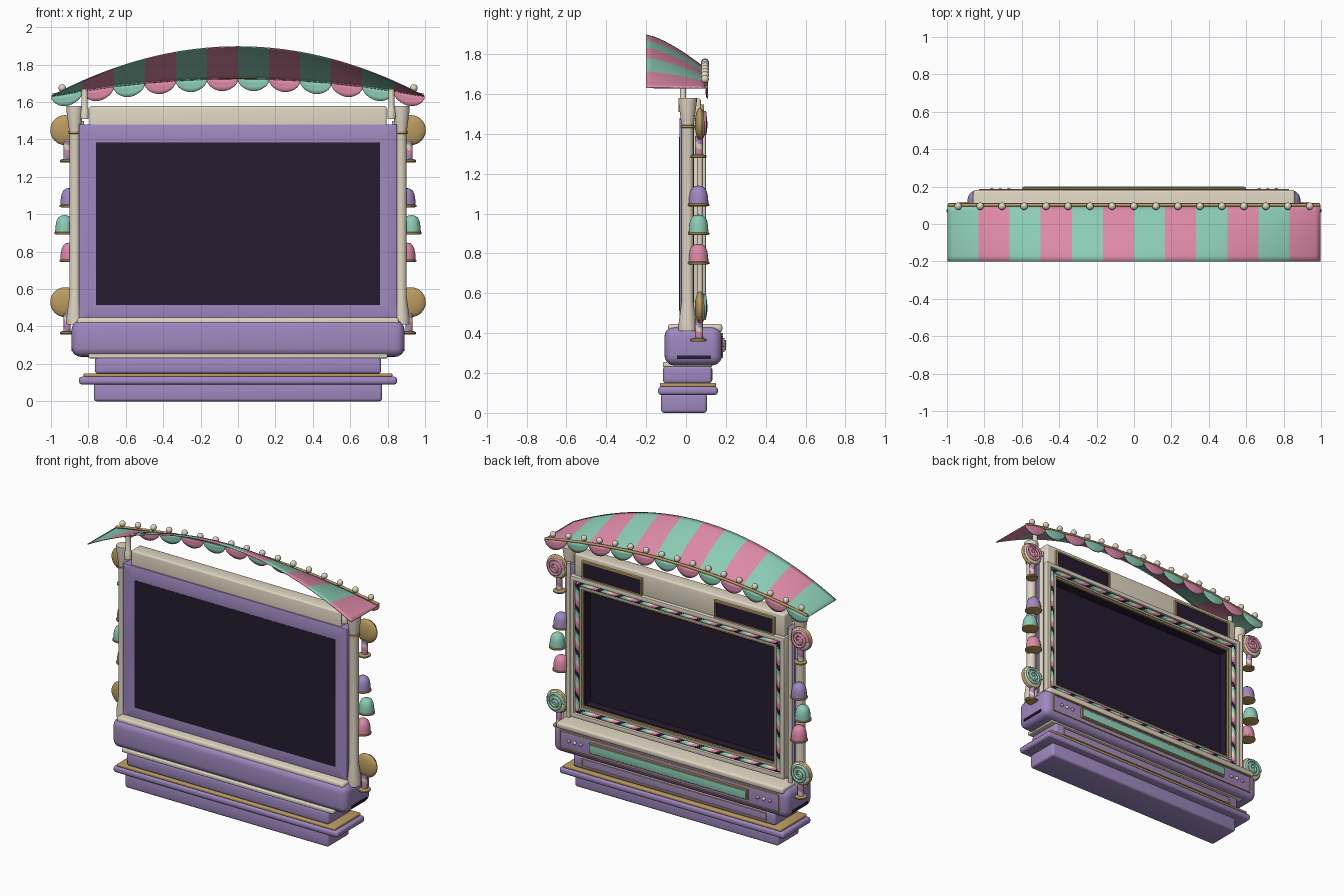
import bpy, bmesh, math
from mathutils import Vector

if "Cube" in bpy.data.objects:
    bpy.data.objects.remove(bpy.data.objects["Cube"])

def material(name, c):
    m = bpy.data.materials.new(name)
    m.diffuse_color = (*c, 1)
    m.use_nodes = True
    m.node_tree.nodes["Principled BSDF"].inputs["Base Color"].default_value = m.diffuse_color
    return m

PURPLE = material("lavender", (.35, .25, .53))
CREAM = material("cream", (.74, .67, .54))
GOLD = material("gold", (.50, .33, .12))
PINK = material("pink", (.72, .25, .39))
MINT = material("mint", (.26, .60, .46))
DARK = material("dark_screen", (.019, .011, .029))

def finish(name, bm, mats, angle=35):
    bmesh.ops.recalc_face_normals(bm, faces=bm.faces)
    me = bpy.data.meshes.new(name)
    bm.to_mesh(me)
    bm.free()
    for m in mats:
        me.materials.append(m)
    me.shade_smooth()
    me.set_sharp_from_angle(angle=math.radians(angle))
    ob = bpy.data.objects.new(name, me)
    bpy.context.collection.objects.link(ob)
    return ob

def box(name, x, y, z, mat, bevel=0.0, seg=3):
    bm = bmesh.new()
    bmesh.ops.create_cube(bm, size=1)
    for v in bm.verts:
        v.co = [a + (b - a) * (c + .5) for (a, b), c in zip((x, y, z), v.co)]
    if bevel:
        bmesh.ops.bevel(bm, geom=bm.edges[:], offset=bevel, segments=seg,
                        profile=.5, affect='EDGES')
    return finish(name, bm, [mat])

def frame(name, x0, x1, z0, z1, w, y0, y1, mat, bevel=.004):
    bm = bmesh.new()
    rings = []
    for d, y in ((0, y0), (0, y1), (w, y1), (w, y0)):
        rings.append([bm.verts.new((x, y, z)) for x, z in
                      ((x0 + d, z0 + d), (x1 - d, z0 + d), (x1 - d, z1 - d), (x0 + d, z1 - d))])
    for i in range(4):
        a, b = rings[i], rings[(i + 1) % 4]
        for j in range(4):
            k = (j + 1) % 4
            bm.faces.new((a[j], a[k], b[k], b[j]))
    bmesh.ops.bevel(bm, geom=bm.edges[:], offset=bevel, segments=2, profile=.5, affect='EDGES')
    return finish(name, bm, [mat])

def lathe(name, profile, loc, mat, n=24):
    """Spin (radius, height) points round the vertical axis."""
    bm = bmesh.new()
    rings = [[bm.verts.new((loc[0] + r * math.cos(i * math.tau / n),
                            loc[1] + r * math.sin(i * math.tau / n), loc[2] + h))
              for i in range(n)] for r, h in profile]
    for a, b in zip(rings, rings[1:]):
        for i in range(n):
            bm.faces.new((a[i], a[(i + 1) % n], b[(i + 1) % n], b[i]))
    bm.faces.new(rings[0])
    bm.faces.new(rings[-1])
    return finish(name, bm, [mat])

def striped_tube(name, p0, p1, r, mats, pitch, n=12):
    """Candy stick: helical colour bands along a straight tube."""
    p0, p1 = Vector(p0), Vector(p1)
    d = p1 - p0
    u = d.orthogonal().normalized()
    w = d.normalized().cross(u)
    steps = max(2, int(d.length / pitch * 12))
    bm = bmesh.new()
    rings = [[bm.verts.new(p0 + d * (s / steps) + r * (u * math.cos(i * math.tau / n)
              + w * math.sin(i * math.tau / n))) for i in range(n)] for s in range(steps + 1)]
    for s in range(steps):
        for i in range(n):
            f = bm.faces.new((rings[s][i], rings[s][(i + 1) % n],
                              rings[s + 1][(i + 1) % n], rings[s + 1][i]))
            f.material_index = int(((s / 12 + i / n) % 1) * len(mats)) % len(mats)
    bm.faces.new(rings[0])
    bm.faces.new(rings[-1])
    return finish(name, bm, mats)

def ball(name, loc, r, mat, scale=(1, 1, 1), n=16):
    bm = bmesh.new()
    bmesh.ops.create_uvsphere(bm, u_segments=n, v_segments=n // 2 + 2, radius=r)
    for v in bm.verts:
        v.co = [c * s + o for c, s, o in zip(v.co, scale, loc)]
    return finish(name, bm, [mat], 60)

def wire(name, pts, r, mat):
    cu = bpy.data.curves.new(name, 'CURVE')
    cu.dimensions = '3D'
    cu.bevel_depth = r
    cu.bevel_resolution = 2
    cu.use_fill_caps = True
    sp = cu.splines.new('POLY')
    sp.points.add(len(pts) - 1)
    for p, co in zip(sp.points, pts):
        p.co = (*co, 1)
    cu.materials.append(mat)
    bpy.context.collection.objects.link(bpy.data.objects.new(name, cu))

# stepped base
box("foot", (-.77, .77), (-.125, .105), (0, .1), PURPLE, .015)
box("base_plate", (-.85, .85), (-.14, .16), (.09, .132), PURPLE, .015)
box("base_gold_strip", (-.825, .825), (-.13, .15), (.13, .15), GOLD, .006)
box("plinth", (-.765, .765), (-.115, .13), (.148, .235), PURPLE, .015)
frame("plinth_trim", -.7, .7, .165, .22, .008, .12, .134, GOLD, .002)
box("plinth_cream_strip", (-.8, .8), (-.115, .13), (.23, .255), CREAM, .006)

# console with front control strip
box("console", (-.89, .89), (-.108, .18), (.238, .433), PURPLE, .05, 5)
box("console_top", (-.86, .86), (-.09, .182), (.405, .447), CREAM, .014)
frame("console_trim", -.83, .83, .275, .4, .008, .17, .186, GOLD, .002)
frame("strip_trim", -.6, .6, .305, .375, .01, .17, .194, GOLD, .002)
box("strip_mint", (-.592, .592), (.17, .2), (.313, .367), MINT, .003)
for s in (-1, 1):
    for i, m in enumerate((PINK, CREAM, PINK)):
        ball("console_button", (s * (.67 + .045 * i), .181, .34), .012, m)
    box("side_slot", (s * .887 - .004, s * .887 + .004), (-.045, .125), (.27, .288), DARK)

# screen body, back panel and layered, recessed front frame
frame("screen_body", -.85, .85, .43, 1.48, .13, -.033, .04, PURPLE)
box("back_panel", (-.76, .76), (-.0345, -.03), (.515, 1.385), DARK)
box("screen", (-.74, .74), (-.02, .016), (.53, 1.38), DARK)
frame("outer_frame", -.81, .81, .465, 1.43, .03, .03, .1, CREAM)
frame("stripe_backing", -.782, .782, .493, 1.402, .046, .03, .075, DARK, .002)
frame("inner_cream_frame", -.745, .745, .53, 1.365, .012, .03, .09, CREAM, .002)
frame("inner_gold_frame", -.734, .734, .541, 1.354, .012, .03, .082, GOLD, .002)
frame("screen_jamb", -.724, .724, .551, 1.344, .012, 0, .07, DARK, .002)
for s in (-1, 1):
    striped_tube("frame_candy_side", (s * .763, .084, .51), (s * .763, .084, 1.385), .015,
                 [PINK, CREAM, MINT, DARK], .15)
    zc = .948 + s * .435
    striped_tube("frame_candy_rail", (-.763, .084, zc), (.763, .084, zc), .015,
                 [PINK, CREAM, MINT, DARK], .15)

# header with two small dark displays
box("header", (-.795, .795), (-.025, .075), (1.42, 1.578), CREAM, .012)
for s in (-1, 1):
    a, b = sorted((s * .28, s * .72))
    box("header_display", (a, b), (.07, .084), (1.432, 1.54), DARK)
    frame("header_display_trim", a - .008, b + .008, 1.424, 1.548, .012, .06, .09, GOLD, .002)

# posts, lollipops and gumdrops, mirrored
for s in (-1, 1):
    lathe("post", [(.045, 0), (.045, .04), (.03, .15), (.03, 1.03), (.034, 1.06), (.046, 1.15),
                   (.046, 1.17)], (s * .872, .008, .41), CREAM)
    lathe("post_ring", [(.03, 0), (.036, .002), (.036, .012), (.03, .014)],
          (s * .872, .008, 1.43), GOLD)
    lathe("side_rod", [(.015, 0), (.015, 1.06)], (s * .838, .07, .44), CREAM, 12)
    lathe("canopy_support", [(.022, 0), (.022, .05), (.016, .06), (.016, .16)],
          (s * .82, -.015, 1.51), CREAM)
    for z, m in ((1.45, PINK), (.53, MINT)):
        x, y = s * .924, .07
        ball("lollipop_back", (x, y, z), .08, GOLD, (1, .32, 1), 28)
        ball("lollipop_face", (x, y + .014, z), .072, CREAM, (1, .2, 1), 28)
        # raised spiral on the face
        wire("lollipop_swirl", [(x + r * math.cos(a), y + .029 - 1.6 * r * r, z + r * math.sin(a))
                                for r, a in ((.006 + .058 * k / 60, math.tau * 2.5 * k / 60)
                                             for k in range(61))], .0085, m)
        striped_tube("lollipop_stick", (x - s * .01, y - .005, z - .16),
                     (x - s * .01, y - .005, z - .06), .02, [PINK, CREAM, PURPLE], .07)
        lathe("lollipop_cup", [(.036, 0), (.04, .004), (.04, .012), (.025, .018)],
              (x - s * .012, y - .007, z - .172), GOLD)
    for z, x, m in ((1.04, .9, PURPLE), (.895, .928, MINT), (.748, .9, PINK)):
        lathe("gumdrop", [(.05, 0), (.048, .04), (.043, .068), (.034, .087), (.02, .097),
                          (.004, .1)], (s * x, .063, z), m)
        lathe("gumdrop_rim", [(.045, 0), (.054, .003), (.054, .011), (.048, .015)],
              (s * x, .063, z - .003), GOLD)

# striped canopy
def canopy_z(x, t):
    return 1.63 + (1 - x * x) * (.266 - .171 * t ** 1.4)

def sheet(name, pts, stripe_of, thick):
    bm = bmesh.new()
    g = [[bm.verts.new(p) for p in row] for row in pts]
    for i in range(len(g) - 1):
        for j in range(len(g[0]) - 1):
            f = bm.faces.new((g[i][j], g[i + 1][j], g[i + 1][j + 1], g[i][j + 1]))
            f.material_index = stripe_of(i)
    ob = finish(name, bm, [MINT, PINK], 60)
    mod = ob.modifiers.new("thickness", 'SOLIDIFY')
    mod.thickness = thick
    mod.offset = 0
    return ob

STRIPES, PER = 12, 6
xs = [-.997 + 1.994 * i / (STRIPES * PER) for i in range(STRIPES * PER + 1)]
sheet("canopy", [[(x, -.2 + .3 * j / 10, canopy_z(x, j / 10)) for j in range(11)] for x in xs],
      lambda i: i // PER % 2, .005)

# scalloped valance
for k in range(STRIPES):
    rows = []
    for i in range(13):
        x = -.997 + 1.994 * (k + i / 12) / STRIPES
        drop = .014 + .052 * math.sin(math.pi * i / 12) ** .65
        rows.append([(x, .1 + .008 * math.sin(math.pi * i / 12), canopy_z(x, 1) - drop * j / 3)
                     for j in range(4)])
    sheet("scallop", rows, lambda i: k % 2, .006)

# gold rod and cream beads along the canopy edge
wire("canopy_rod", [(x * .995, .102, canopy_z(x, 1) + .006) for x in xs], .009, GOLD)
for i in range(17):
    x = -.94 + i * .1175
    ball("canopy_bead", (x, .095, canopy_z(x, 1) + .034), .02, CREAM)
